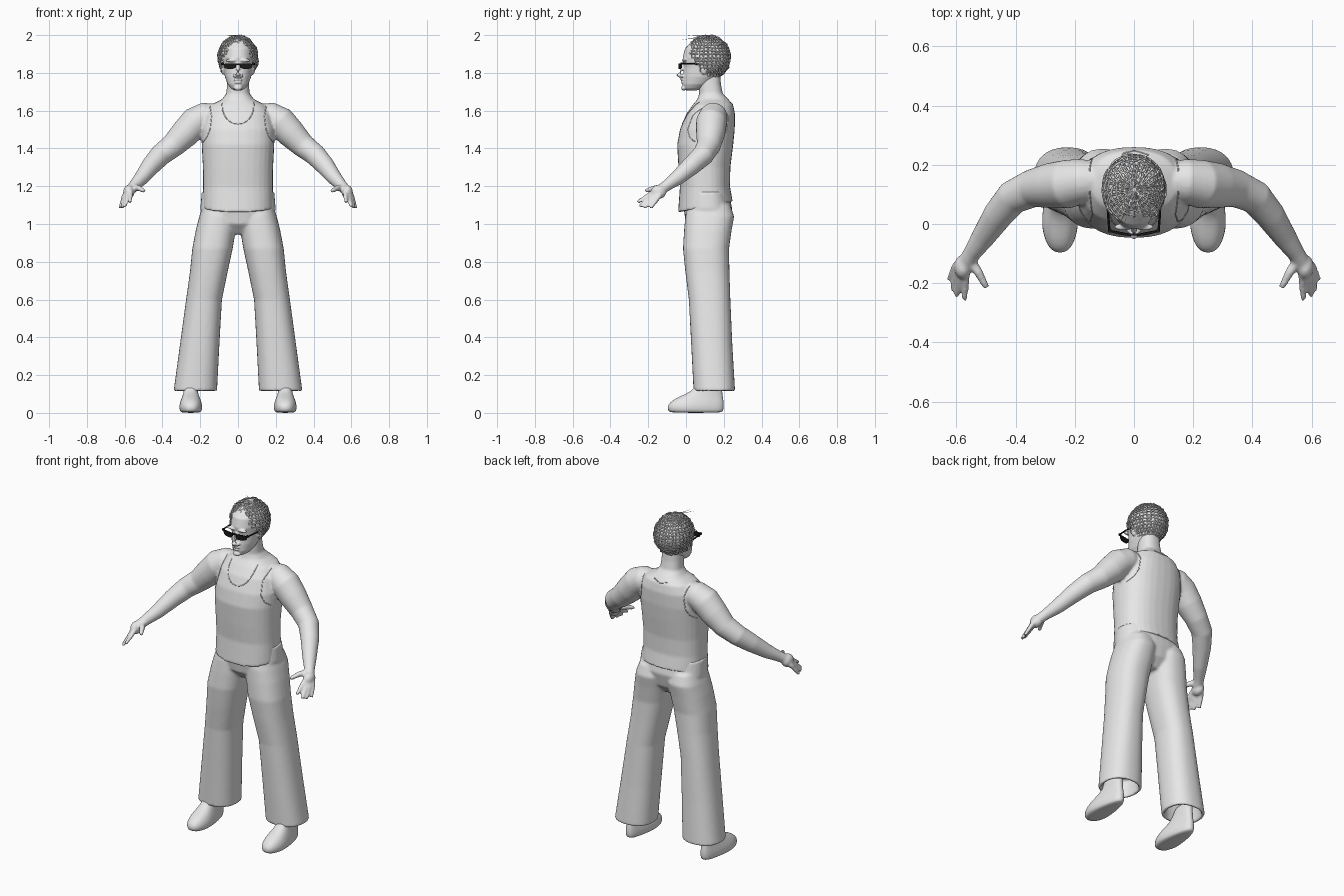
import bpy, bmesh, math, random
from mathutils import Vector, Matrix
from mathutils.bvhtree import BVHTree

if "Cube" in bpy.data.objects:
    bpy.data.objects.remove(bpy.data.objects["Cube"], do_unlink=True)
random.seed(4)


def material(name, rgb):
    m = bpy.data.materials.new(name)
    m.use_nodes = True
    m.diffuse_color = (*rgb, 1)
    m.node_tree.nodes["Principled BSDF"].inputs["Base Color"].default_value = (*rgb, 1)
    return m


grey = material("light grey", (0.8, 0.8, 0.8))
black = material("black", (0.01, 0.01, 0.01))


def finish(bm, name, mat, smooth=True):
    bmesh.ops.recalc_face_normals(bm, faces=bm.faces)
    me = bpy.data.meshes.new(name)
    bm.to_mesh(me)
    bm.free()
    me.materials.append(mat)
    ob = bpy.data.objects.new(name, me)
    bpy.context.collection.objects.link(ob)
    for p in me.polygons:
        p.use_smooth = smooth
    return ob


def skin_rings(bm, rings):
    rows = [[bm.verts.new(p) for p in r] for r in rings]
    n = len(rows[0])
    for a, b in zip(rows, rows[1:]):
        for i in range(n):
            j = (i + 1) % n
            bm.faces.new((a[i], a[j], b[j], b[i]))
    bm.faces.new(rows[0][::-1])
    bm.faces.new(rows[-1])


def loft(bm, rows, side=1, power=0.85, n=32):
    """Rows: height, half width, front y, back y, centre x, tilt."""
    rings = []
    for row in rows:
        z, hw, yf, yb, xc, tilt = (list(row) + [0, 0])[:6]
        ring = []
        for k in range(n):
            c, s = math.cos(math.tau * k / n), math.sin(math.tau * k / n)
            x = math.copysign(abs(c) ** power, c) * hw + xc
            y = (yf + yb) / 2 + math.copysign(abs(s) ** power, s) * (yb - yf) / 2
            ring.append((x * side, y, z + tilt * (y - 0.1)))
        rings.append(ring)
    skin_rings(bm, rings)


def tube(bm, pts, radii, side=1, n=16):
    pts = [Vector((p[0] * side, p[1], p[2])) for p in pts]
    rings = []
    for i, p in enumerate(pts):
        d = pts[min(i + 1, len(pts) - 1)] - pts[max(i - 1, 0)]
        q = d.to_track_quat('Z', 'Y')
        r = radii[i]
        rings.append([p + q @ Vector((r * math.cos(math.tau * k / n), r * math.sin(math.tau * k / n), 0))
                      for k in range(n)])
    skin_rings(bm, rings)


def ball(bm, loc, scale):
    bmesh.ops.create_uvsphere(bm, u_segments=20, v_segments=12, radius=1,
                              matrix=Matrix.Translation(loc) @ Matrix.Diagonal((*scale, 1)))


def blend(ob, voxel, repeats):
    """Fuse overlapping parts into one soft surface."""
    r = ob.modifiers.new("fuse", 'REMESH')
    r.mode, r.voxel_size, r.use_smooth_shade = 'VOXEL', voxel, True
    s = ob.modifiers.new("soften", 'SMOOTH')
    s.factor, s.iterations = 0.5, repeats


# Upper body: torso and neck, arms, hands
bm = bmesh.new()
loft(bm, [(1.09, .188, -.042, .247, 0, .2), (1.2, .185, -.032, .233), (1.3, .186, -.04, .235),
          (1.42, .192, -.047, .25), (1.5, .195, -.032, .258), (1.58, .18, .0, .26),
          (1.63, .145, .035, .25), (1.66, .085, .06, .225), (1.69, .062, .07, .195),
          (1.74, .058, .068, .185), (1.8, .055, .07, .18)])
for side in (1, -1):
    tube(bm, [(.08, .15, 1.585), (.17, .145, 1.57), (.225, .135, 1.54), (.28, .13, 1.48), (.345, .12, 1.415),
              (.41, .09, 1.365), (.46, .03, 1.31), (.51, -.045, 1.245), (.548, -.1, 1.205), (.57, -.135, 1.18)],
         [.05, .075, .082, .077, .064, .058, .051, .04, .03, .028], side, 24)
    ball(bm, (.578 * side, -.145, 1.17), (.03, .042, .038))
    for knuckle, tip in (((.568, -.178, 1.165), (.572, -.256, 1.115)),
                         ((.583, -.172, 1.155), (.6, -.245, 1.093)),
                         ((.595, -.16, 1.15), (.613, -.222, 1.085)),
                         ((.602, -.14, 1.15), (.624, -.187, 1.085))):
        tube(bm, [(.575, -.14, 1.175), knuckle, tip], [.014, .014, .01], side, 10)
    tube(bm, [(.555, -.12, 1.195), (.525, -.165, 1.19), (.498, -.215, 1.175)], [.018, .016, .011], side, 10)
body = finish(bm, "upper_body", grey)
blend(body, .007, 5)

# Head with nose, brow, lips and ears
bm = bmesh.new()
loft(bm, [(1.708, .022, .0, .06), (1.718, .038, -.012, .09), (1.74, .055, -.018, .13), (1.78, .07, -.016, .18),
          (1.83, .077, -.01, .2), (1.88, .082, -.018, .213), (1.93, .08, -.005, .21),
          (1.965, .06, .03, .18), (1.983, .03, .06, .14)], power=.95)
tube(bm, [(0, -.008, 1.85), (0, -.022, 1.82), (0, -.04, 1.79), (0, -.02, 1.776)], [.009, .011, .014, .012], 1, 12)
ball(bm, (0, -.019, 1.763), (.024, .01, .006))
ball(bm, (0, -.017, 1.75), (.021, .01, .007))
ball(bm, (0, -.012, 1.72), (.022, .014, .014))
for side in (1, -1):
    ball(bm, (.015 * side, -.02, 1.785), (.011, .012, .009))
    ball(bm, (.035 * side, -.01, 1.866), (.032, .012, .009))
    ball(bm, (.079 * side, .095, 1.825), (.012, .022, .034))
head = finish(bm, "head", grey)
blend(head, .004, 4)

# Trousers with flared, hollow hems
bm = bmesh.new()
loft(bm, [(.945, .06, .05, .18), (1.0, .16, .0, .225), (1.08, .2, -.012, .245), (1.17, .192, .0, .225)])
for side in (1, -1):
    loft(bm, [(1.1, .085, .01, .235, .1), (1.04, .1, -.004, .255, .105), (.97, .106, -.01, .242, .117),
              (.87, .107, -.016, .228, .135), (.75, .1, -.004, .23, .154), (.6, .095, .015, .235, .18),
              (.35, .105, .028, .246, .204), (.115, .115, .04, .26, .226),
              (.115, .098, .057, .243, .226), (.22, .09, .065, .235, .215)], side)
trousers = finish(bm, "trousers", grey)
blend(trousers, .008, 4)

# Shoes, narrower at the heel
for side, label in ((1, "left"), (-1, "right")):
    bm = bmesh.new()
    loft(bm, [(0, .05, -.08, .185, .25), (.008, .06, -.093, .197, .25), (.03, .065, -.1, .2, .25),
              (.055, .061, -.088, .2, .25), (.08, .053, -.05, .196, .25), (.1, .047, .0, .193, .25),
              (.13, .044, .05, .19, .25), (.2, .042, .07, .19, .25)], side)
    for v in bm.verts:
        pinch = 1 - .28 * max(0, min(1, (v.co.y - .0) / .15))
        v.co.x = .25 * side + (v.co.x - .25 * side) * pinch
    shoe = finish(bm, label + "_shoe", grey)
    shoe.modifiers.new("round", 'SUBSURF').levels = 1


# Hair: a cap following the hairline, overlaid with an open lattice of strands
def hair_shell(name, segments, rings, scale, jitter):
    bm = bmesh.new()
    ball_at = Matrix.Translation((0, .115, 1.88)) @ Matrix.Diagonal((*scale, 1))
    bmesh.ops.create_uvsphere(bm, u_segments=segments, v_segments=rings, radius=1, matrix=ball_at)
    low = [f for f in bm.faces
           if f.calc_center_median().z < max(1.765, 1.925 - 1.35 * f.calc_center_median().y)]
    bmesh.ops.delete(bm, geom=low, context='FACES')
    for v in bm.verts:
        v.co += Vector([random.uniform(-jitter, jitter) for _ in range(3)])
    return finish(bm, name, grey)


hair_shell("hair_cap", 48, 32, (.099, .114, .111), .001)
strands = hair_shell("hair_strands", 32, 20, (.106, .12, .117), .004)
wire = strands.modifiers.new("lattice", 'WIREFRAME')
wire.thickness = .007


# Sunglasses: lenses, bridge and temples
def box(bm, loc, size):
    bmesh.ops.create_cube(bm, size=1, matrix=Matrix.Translation(loc) @ Matrix.Diagonal((*size, 1)))


bm = bmesh.new()
for side in (1, -1):
    rings = []
    for depth in (-.004, .004):
        ring = []
        for k in range(24):
            c, s = math.cos(math.tau * k / 24), math.sin(math.tau * k / 24)
            x = .043 + .033 * math.copysign(abs(c) ** .7, c)
            z = 1.84 + (.011 if s > 0 else .019) * math.copysign(abs(s) ** .7, s)
            ring.append((x * side, -.037 + depth + 2.2 * x * x, z))
        rings.append(ring)
    skin_rings(bm, rings)
    box(bm, (.08 * side, -.023, 1.849), (.012, .01, .012))
    tube(bm, [(.083 * side, -.025, 1.85), (.088 * side, .04, 1.848), (.086 * side, .1, 1.843)], [.004] * 3, 1, 8)
box(bm, (0, -.036, 1.847), (.034, .007, .008))
finish(bm, "sunglasses", black, False)

# Vest edging laid on the body surface
bpy.context.view_layer.update()
tree = BVHTree.FromObject(body, bpy.context.evaluated_depsgraph_get())


def edging(name, path, back=False):
    curve = bpy.data.curves.new(name, 'CURVE')
    curve.dimensions, curve.bevel_depth, curve.bevel_resolution = '3D', .0025, 1
    pts = []
    for (x0, z0), (x1, z1) in zip(path, path[1:]):
        for k in range(6):
            t = k / 6
            start = Vector((x0 + (x1 - x0) * t, 1 if back else -1, z0 + (z1 - z0) * t))
            hit = tree.ray_cast(start, Vector((0, -1 if back else 1, 0)))[0]
            if hit:
                pts.append(hit)
    spline = curve.splines.new('POLY')
    spline.points.add(len(pts) - 1)
    for p, co in zip(spline.points, pts):
        p.co = (*co, 1)
    curve.materials.append(grey)
    bpy.context.collection.objects.link(bpy.data.objects.new(name, curve))


scoop = [(.085 * math.cos(a), 1.645 - .115 * math.sin(a) ** .8) for a in
         [math.pi * k / 12 for k in range(12)]] + [(-.085, 1.645)]
edging("neckline", scoop)
edging("back_neckline", [(.05, 1.645), (.0, 1.632), (-.05, 1.645)], True)
for side, label in ((1, "left"), (-1, "right")):
    arc = [(side * x, z) for x, z in ((.15, 1.63), (.14, 1.57), (.148, 1.5), (.165, 1.46), (.188, 1.43))]
    edging(label + "_armhole", arc)
    edging(label + "_back_armhole", arc, True)
